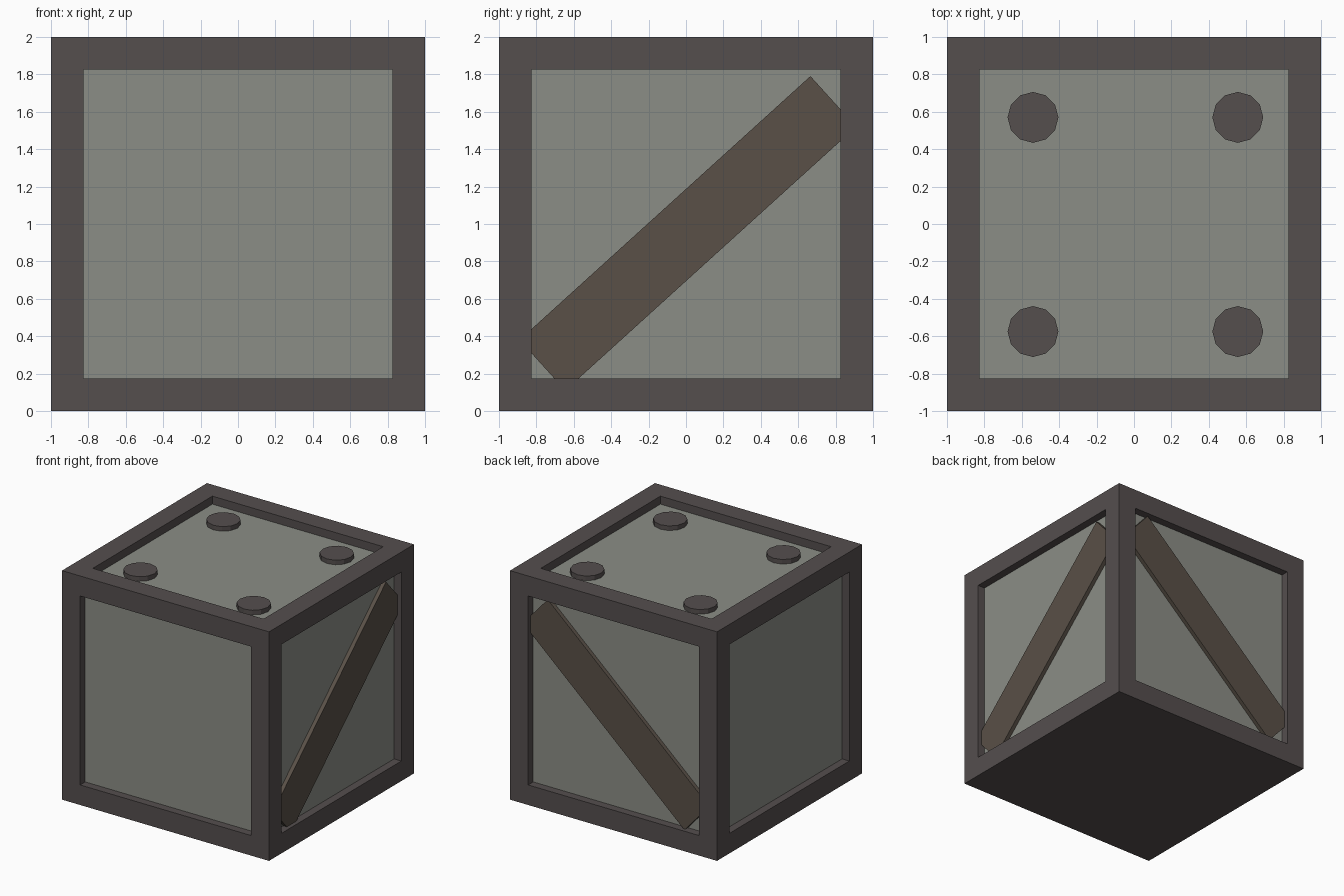
import bpy, bmesh
from math import radians
from mathutils import Matrix, Vector

if "Cube" in bpy.data.objects:
    bpy.data.objects.remove(bpy.data.objects["Cube"])

FRAME, RECESS = 0.175, 0.07


def material(name, rgb):
    m = bpy.data.materials.new(name)
    m.diffuse_color = (*rgb, 1)
    m.use_nodes = True
    m.node_tree.nodes["Principled BSDF"].inputs["Base Color"].default_value = m.diffuse_color
    return m


frame_mat = material("dark_frame", (0.09, 0.077, 0.076))
panel_mat = material("grey_panel", (0.26, 0.27, 0.24))
wood_mat = material("brown_brace", (0.10, 0.08, 0.063))


def make_object(name, bm, *mats):
    mesh = bpy.data.meshes.new(name)
    bm.to_mesh(mesh)
    bm.free()
    for m in mats:
        mesh.materials.append(m)
    ob = bpy.data.objects.new(name, mesh)
    bpy.context.collection.objects.link(ob)
    return ob


# crate body: cube with recessed panels on every side but the bottom
bm = bmesh.new()
bmesh.ops.create_cube(bm, size=2, matrix=Matrix.Translation((0, 0, 1)))
bm.normal_update()
panels = [f for f in bm.faces if f.normal.z > -0.5]
bmesh.ops.inset_individual(bm, faces=panels, thickness=FRAME, use_even_offset=True)
for f in panels:
    f.material_index = 1
# push each panel in behind straight recess walls
for f in panels:
    normal = f.normal.copy()
    inner = bmesh.ops.extrude_discrete_faces(bm, faces=[f])["faces"][0]
    bmesh.ops.translate(bm, verts=inner.verts, vec=-normal * RECESS)
bm.normal_update()
# only the sunken faces keep the panel colour
for f in bm.faces:
    c = f.calc_center_median() - Vector((0, 0, 1))
    sunken = abs(abs(c.dot(f.normal)) - (1 - RECESS)) < 0.01
    f.material_index = 1 if sunken else 0
make_object("crate_body", bm, frame_mat, panel_mat)


# diagonal braces, their ends buried in the frame
def brace(name, size, location, rotation):
    bm = bmesh.new()
    bmesh.ops.create_cube(bm, size=1, matrix=Matrix.Diagonal((*size, 1)))
    ob = make_object(name, bm, wood_mat)
    ob.location, ob.rotation_euler = location, rotation


brace("right_brace", (0.04, 2.10, 0.365), (0.945, 0.01, 0.95), (radians(42.2), 0, 0))
brace("back_brace", (2.09, 0.04, 0.36), (0, 0.945, 0.995), (0, radians(-41.7), 0))

# four round studs on the lid
for x, side in ((-0.54, "left"), (0.555, "right")):
    for y, end in ((-0.575, "front"), (0.57, "back")):
        bm = bmesh.new()
        bmesh.ops.create_cone(bm, cap_ends=True, segments=12, radius1=0.136,
                              radius2=0.136, depth=0.05)
        ob = make_object(f"lid_stud_{end}_{side}", bm, frame_mat)
        ob.location = (x, y, 1.945)
